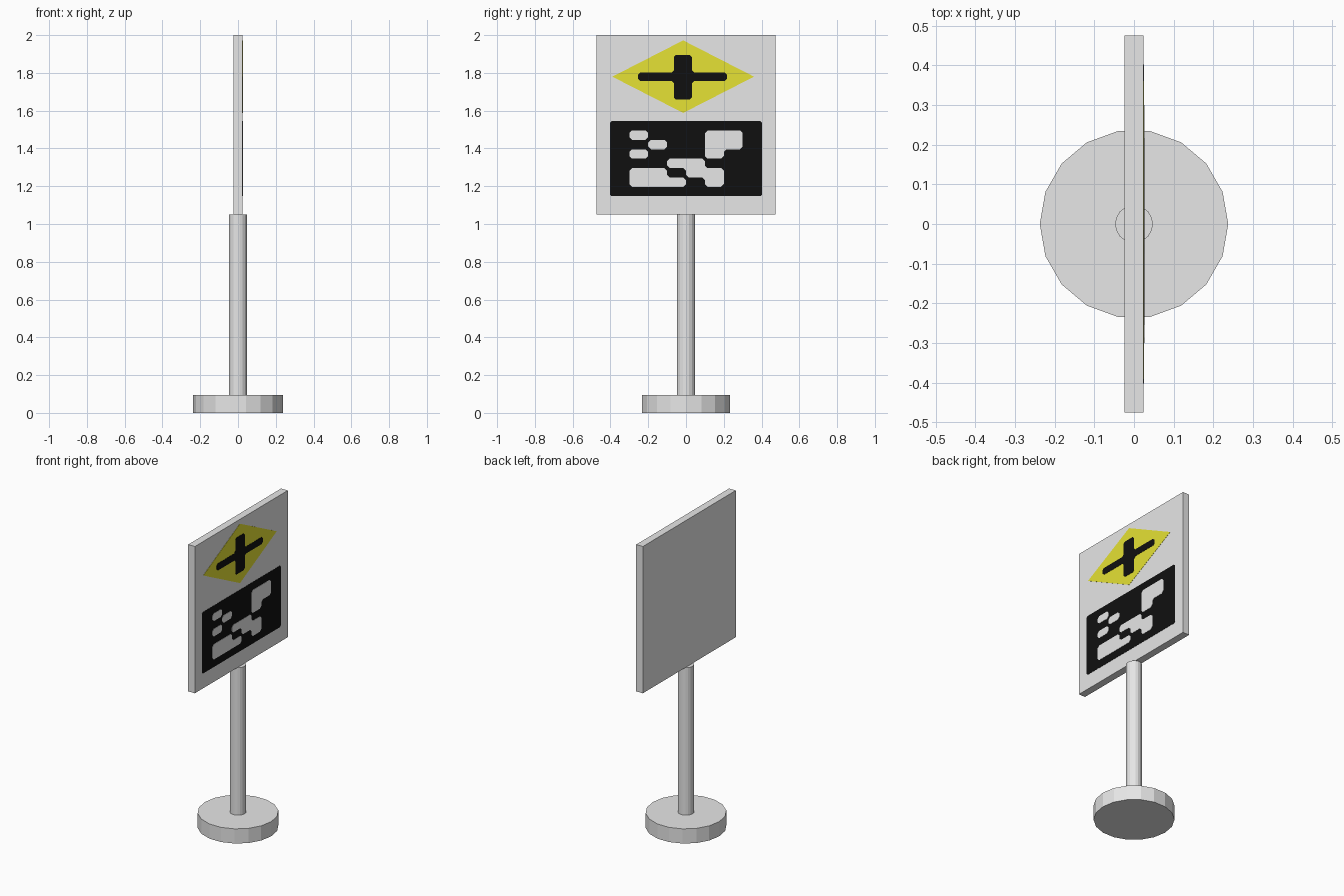
import bpy, bmesh
from mathutils import Vector

if "Cube" in bpy.data.objects:
    bpy.data.objects.remove(bpy.data.objects["Cube"])


def material(name, rgb):
    m = bpy.data.materials.new(name)
    m.diffuse_color = (*rgb, 1.0)
    m.use_nodes = True
    m.node_tree.nodes["Principled BSDF"].inputs["Base Color"].default_value = m.diffuse_color
    return m


GREY = material("light grey", (0.8, 0.8, 0.8))
YELLOW = material("yellow", (0.79, 0.76, 0.035))
BLACK = material("black", (0.005, 0.005, 0.005))

HALF = 0.02375   # half thickness of the board
LAYER = 0.0015   # thickness of one painted layer


def finish(name, bm, mat):
    bmesh.ops.recalc_face_normals(bm, faces=bm.faces)
    mesh = bpy.data.meshes.new(name)
    bm.to_mesh(mesh)
    bm.free()
    mesh.materials.append(mat)
    ob = bpy.data.objects.new(name, mesh)
    bpy.context.collection.objects.link(ob)
    return ob


def cylinder(name, radius, z0, z1):
    bpy.ops.mesh.primitive_cylinder_add(vertices=18, radius=radius, depth=z1 - z0,
                                        location=(0, 0, (z0 + z1) / 2), rotation=(0, 0, 1.5707963))
    ob = bpy.context.object
    # start the polygon with a corner on the x axis
    bpy.ops.object.transform_apply(location=False, rotation=True, scale=False)
    ob.name = name
    ob.data.materials.append(GREY)
    return ob


def clip_corners(points, cut):
    out = []
    for i, p in enumerate(points):
        p = Vector(p)
        for q in (points[i - 1], points[(i + 1) % len(points)]):
            out.append(p + (Vector(q) - p).normalized() * cut)
    return out


def plates(name, outlines, layer, mat, cut=0.0):
    """Thin painted plates on the +x side; outlines are (y, z) loops."""
    bm = bmesh.new()
    x0, x1 = HALF + LAYER * (layer - 1), HALF + LAYER * layer
    for pts in outlines:
        if cut:
            pts = clip_corners(pts, cut)
        face = bm.faces.new([bm.verts.new((x0, y, z)) for y, z in pts])
        ext = bmesh.ops.extrude_face_region(bm, geom=[face], use_keep_orig=True)
        for v in ext["geom"]:
            if isinstance(v, bmesh.types.BMVert):
                v.co.x = x1
    return finish(name, bm, mat)


def box_loop(y0, y1, z0, z1):
    return [(y0, z0), (y1, z0), (y1, z1), (y0, z1)]


# Stand
cylinder("base", 0.2375, 0.0, 0.095)
cylinder("pole", 0.0475, 0.095, 1.05)

# Board
bm = bmesh.new()
bmesh.ops.create_cube(bm, size=1)
for v in bm.verts:
    v.co = (v.co.x * 2 * HALF, v.co.y * 0.95, v.co.z * 0.95 + 1.525)
finish("sign_board", bm, GREY)

# Yellow diamond with a black cross
plates("diamond", [[(-0.39, 1.78), (-0.015, 1.588), (0.36, 1.78), (-0.015, 1.972)]], 1, YELLOW)
y0, y1, y2, y3 = -0.255, -0.064, 0.031, 0.217
z0, z1, z2, z3 = 1.658, 1.757, 1.802, 1.896
plates("cross", [[(y1, z0), (y2, z0), (y2, z1), (y3, z1), (y3, z2), (y2, z2),
                  (y2, z3), (y1, z3), (y1, z2), (y0, z2), (y0, z1), (y1, z1)]], 2, BLACK, 0.012)

# Black panel
plates("dark_panel", [box_loop(-0.402, 0.402, 1.147, 1.544)], 1, BLACK, 0.008)

# Light patches on the panel, drawn on a grid of 0.1 x 0.05 cells
cells = [
    [(1, 6), (2, 6), (2, 7), (1, 7)],
    [(2, 5), (3, 5), (3, 6), (2, 6)],
    [(1, 4), (2, 4), (2, 5), (1, 5)],
    [(5, 4), (6, 4), (6, 5), (7, 5), (7, 7), (5, 7)],
    [(3, 3), (4, 3), (4, 2), (5, 2), (5, 1), (6, 1), (6, 3), (5, 3), (5, 4), (3, 4)],
    [(1, 1), (4, 1), (4, 2), (3, 2), (3, 3), (1, 3)],
]
plates("light_patches", [[(c * 0.1 - 0.4, 1.147 + r * 0.0497) for c, r in loop] for loop in cells],
       2, GREY, 0.014)
